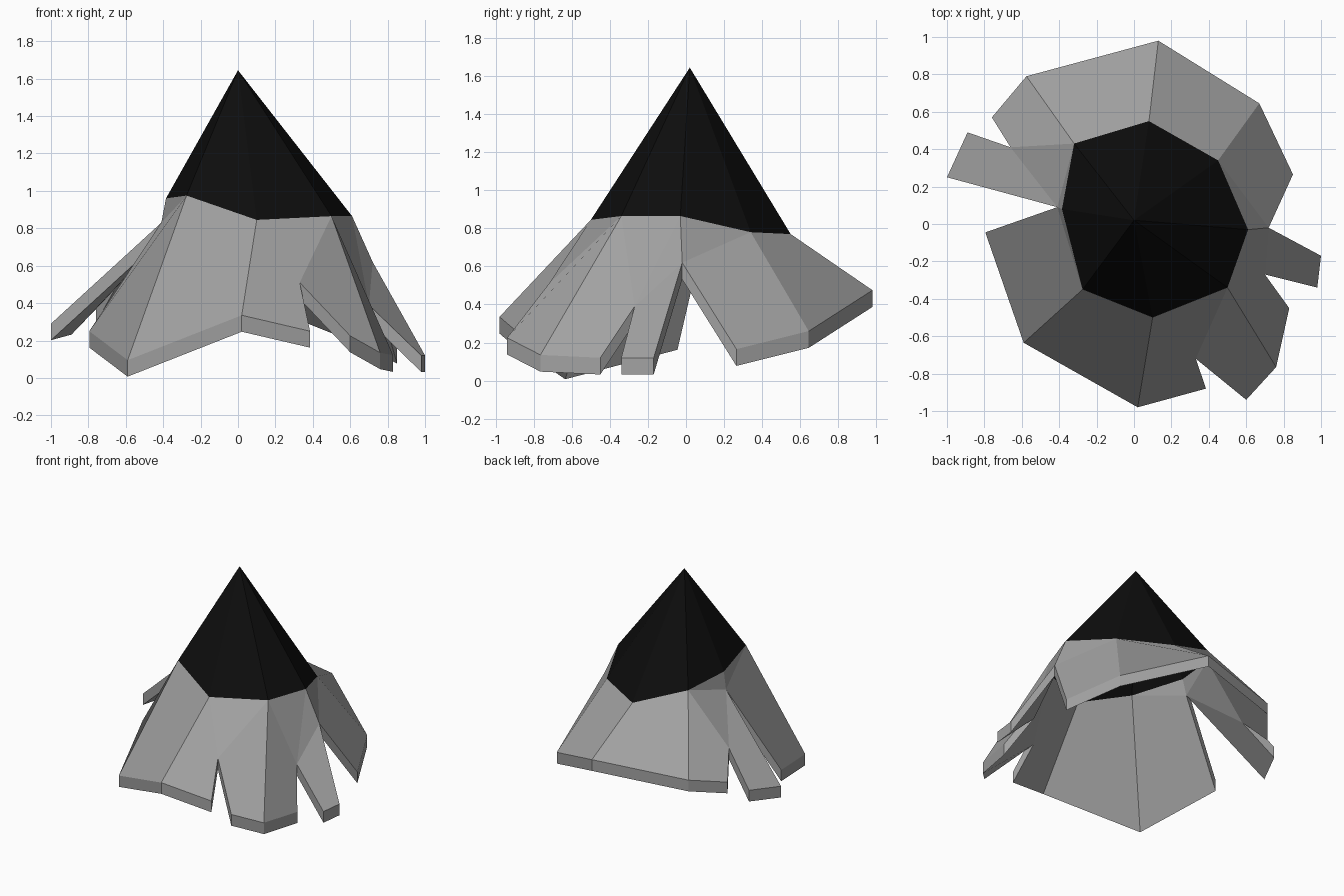
import bpy
import bmesh
from mathutils import Vector

if "Cube" in bpy.data.objects:
    bpy.data.objects.remove(bpy.data.objects["Cube"], do_unlink=True)

THICKNESS = Vector((0, 0, -0.088))


def make_material(name, value):
    mat = bpy.data.materials.new(name)
    mat.use_nodes = True
    colour = (value, value, value, 1)
    mat.diffuse_color = colour
    shader = mat.node_tree.nodes["Principled BSDF"]
    shader.inputs["Base Color"].default_value = colour
    shader.inputs["Roughness"].default_value = 0.8
    return mat


# Uneven eight-sided ring where the cap meets the skirt, counterclockwise
rim = dict(
    a=(0.10, -0.50, 0.845), b=(0.50, -0.34, 0.865),
    c=(0.61, -0.03, 0.865), d=(0.45, 0.34, 0.78),
    e=(0.08, 0.55, 0.77), f=(-0.32, 0.43, 0.93),
    g=(-0.385, 0.08, 0.96), h=(-0.275, -0.35, 0.975),
)

# Ragged lower outline: flap corners
hem = dict(
    A=(-0.59, -0.635, 0.095), B=(0.02, -0.98, 0.335),
    C=(0.385, -0.88, 0.25), D=(0.60, -0.94, 0.225),
    E=(0.76, -0.765, 0.135), F=(0.83, -0.45, 0.12),
    G=(0.98, -0.34, 0.12), H=(1.0, -0.17, 0.12),
    I=(0.85, 0.265, 0.165), J=(0.67, 0.645, 0.26),
    K=(0.13, 0.98, 0.475), L=(-0.575, 0.79, 0.43),
    M=(-0.76, 0.57, 0.38), N=(-0.89, 0.49, 0.32),
    O=(-1.0, 0.25, 0.29), P=(-0.795, -0.045, 0.25),
)

# Inner ends of the tears between flaps
tears = dict(
    u=(0.33, -0.72, 0.51), v=(0.70, -0.27, 0.39), w=(0.72, -0.02, 0.62),
    x=(-0.66, 0.41, 0.56), y=(-0.41, 0.09, 0.83),
)

points = {**rim, **hem, **tears, "t": (0, 0.02, 1.645)}


def build_shell(name, panels, mat):
    """Cloth panels with a vertical thickness; the rim edge stays open."""
    bm = bmesh.new()
    used = sorted(set("".join(panels)))
    top = {k: bm.verts.new(points[k]) for k in used}
    low = {top[k]: bm.verts.new(Vector(points[k]) + THICKNESS) for k in used}
    rim_verts = {top[k] for k in used if k in rim}

    # Outer faces, all turned upward
    outer = [bm.faces.new([top[k] for k in panel]) for panel in panels]
    for face in outer:
        face.normal_update()
        if face.normal.z < 0:
            face.normal_flip()

    # Walls along the torn edge
    open_edges = [e for e in bm.edges if e.is_boundary]
    for edge in open_edges:
        if set(edge.verts) <= rim_verts:
            continue
        loop = edge.link_loops[0]
        p, q = loop.vert, loop.link_loop_next.vert
        bm.faces.new((q, p, low[p], low[q]))

    # Inside faces
    for face in outer:
        bm.faces.new([low[v] for v in reversed(face.verts[:])])

    mesh = bpy.data.meshes.new(name)
    bm.to_mesh(mesh)
    bm.free()
    mesh.materials.append(mat)
    obj = bpy.data.objects.new(name, mesh)
    bpy.context.collection.objects.link(obj)
    return obj


black = make_material("black_cloth", 0.004)
grey = make_material("grey_cloth", 0.36)

# Pointed cap
ring = list(rim)
cap_panels = [p + q + "t" for p, q in zip(ring, ring[1:] + ring[:1])]
build_shell("pointed_cap", cap_panels, black)

# Torn skirt, panel by panel around the ring
skirt_panels = [
    "haBA", "ghy", "hAPy",           # front flap
    "abu", "auCB", "buDE",           # front tear
    "bEFv", "bvc", "cvw", "vGHw",    # side flap and narrow strip
    "cwd", "wIJd", "dJKe", "eKLf",   # back flap
    "fLMx", "fxy", "fyg", "xNOy",    # second narrow strip
]
build_shell("torn_skirt", skirt_panels, grey)
